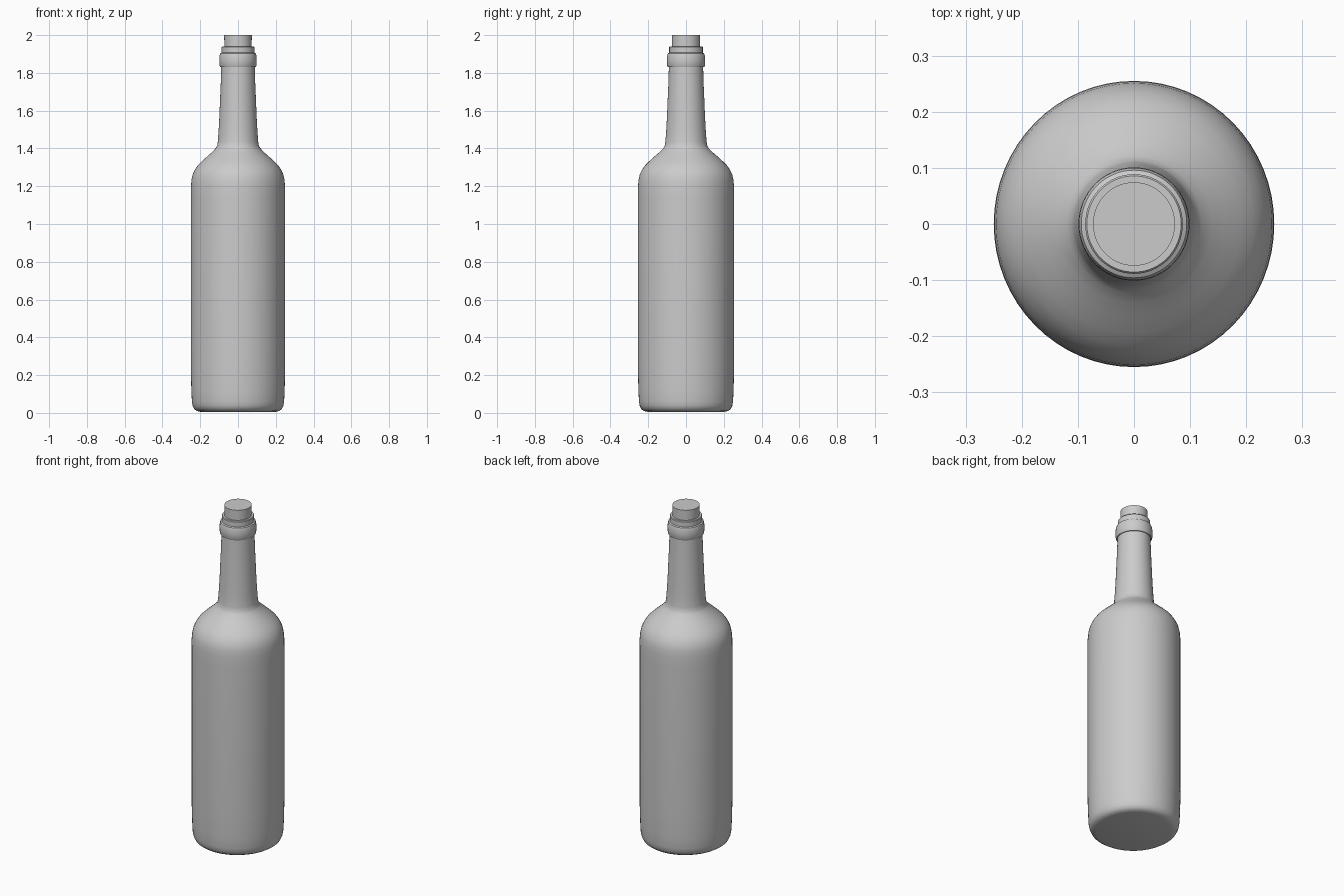
import bpy, bmesh, math

if "Cube" in bpy.data.objects:
    bpy.data.objects.remove(bpy.data.objects["Cube"])

SEGMENTS = 64
Y_STRETCH = 1.02  # the bottle is very slightly deeper than wide


def lathe(name, profile):
    """Revolve (radius, z) points around z; radius 0 closes an end."""
    bm = bmesh.new()
    verts = [bm.verts.new((r, 0, z)) for r, z in profile]
    edges = [bm.edges.new(pair) for pair in zip(verts, verts[1:])]
    bmesh.ops.spin(bm, geom=verts + edges, cent=(0, 0, 0), axis=(0, 0, 1),
                   angle=math.tau, steps=SEGMENTS, use_merge=True)
    bmesh.ops.remove_doubles(bm, verts=bm.verts, dist=1e-5)
    bmesh.ops.scale(bm, vec=(1, Y_STRETCH, 1), verts=bm.verts)
    bmesh.ops.recalc_face_normals(bm, faces=bm.faces)
    mesh = bpy.data.meshes.new(name)
    bm.to_mesh(mesh)
    bm.free()
    obj = bpy.data.objects.new(name, mesh)
    bpy.context.collection.objects.link(obj)
    bpy.ops.object.select_all(action='DESELECT')
    obj.select_set(True)
    bpy.context.view_layer.objects.active = obj
    bpy.ops.object.shade_smooth_by_angle(angle=math.radians(35))
    return obj


# Glass bottle: base, body, shoulder, neck, collar ring and lip
lathe("bottle", [
    (0, 0.006), (0.20, 0.006), (0.218, 0.01), (0.232, 0.02), (0.24, 0.037),
    (0.244, 0.06), (0.247, 0.12), (0.25, 0.25), (0.25, 1.14),
    (0.249, 1.20), (0.246, 1.235), (0.24, 1.262), (0.229, 1.286),
    (0.213, 1.31), (0.19, 1.333), (0.163, 1.358), (0.138, 1.38),
    (0.12, 1.399), (0.111, 1.413), (0.107, 1.435), (0.103, 1.49),
    (0.099, 1.56), (0.095, 1.66), (0.091, 1.75), (0.089, 1.83),
    (0.094, 1.83), (0.098, 1.838), (0.099, 1.865), (0.098, 1.89),
    (0.094, 1.903), (0.087, 1.907), (0.087, 1.936), (0.084, 1.94),
    (0.073, 1.94),
])

# Cork stopper standing in the mouth
lathe("cork", [(0, 1.88), (0.072, 1.88), (0.073, 2.0), (0, 2.0)])
